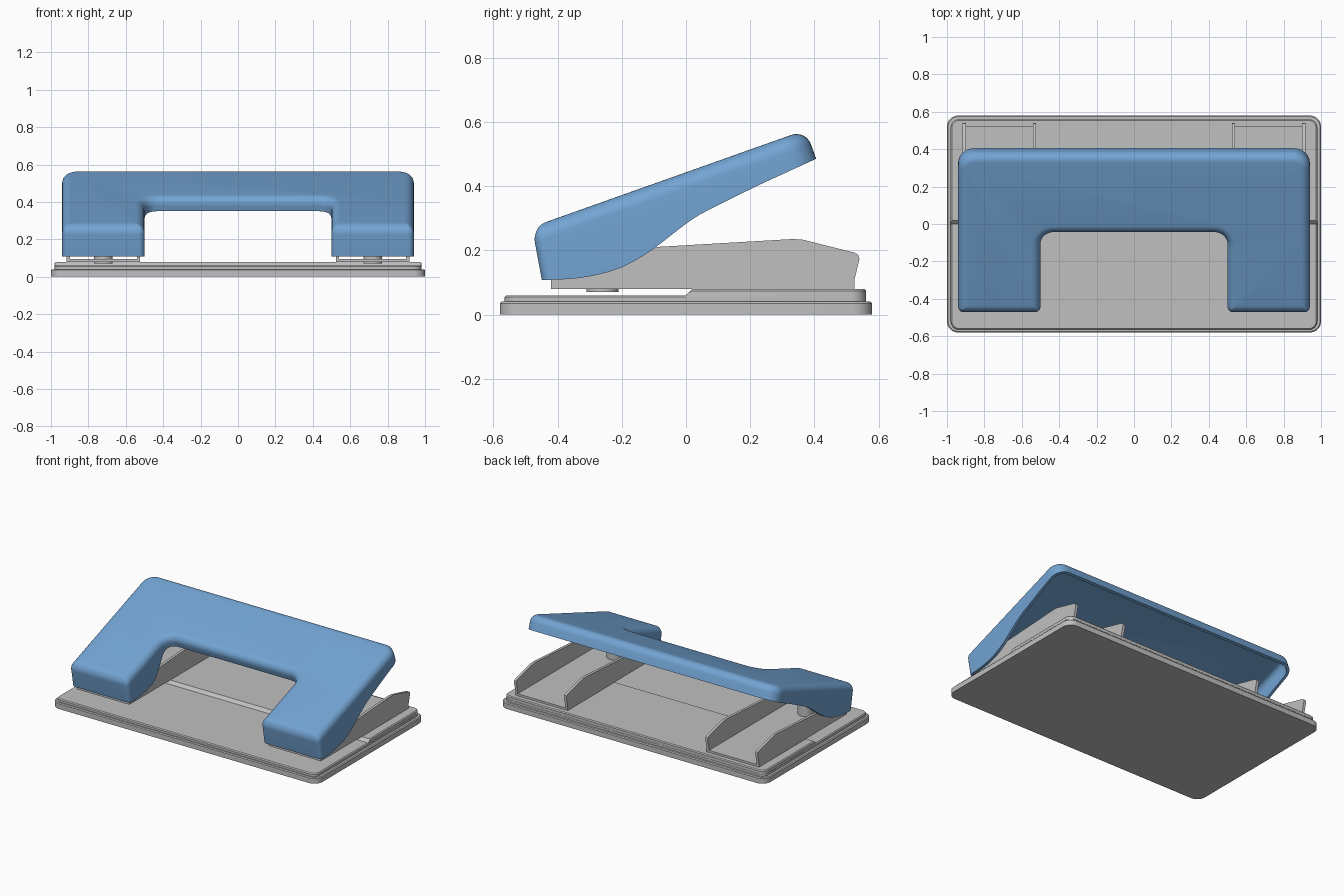
import bpy, bmesh, math

if "Cube" in bpy.data.objects:
    bpy.data.objects.remove(bpy.data.objects["Cube"])


def material(name, rgb):
    m = bpy.data.materials.new(name)
    m.diffuse_color = (*rgb, 1)
    m.use_nodes = True
    m.node_tree.nodes["Principled BSDF"].inputs["Base Color"].default_value = m.diffuse_color
    return m


GREY = material("light grey metal", (0.53, 0.53, 0.53))
BLUE = material("blue plastic", (0.17, 0.37, 0.65))


def finish(bm, name, mat, angle=35):
    bmesh.ops.recalc_face_normals(bm, faces=bm.faces)
    me = bpy.data.meshes.new(name)
    bm.to_mesh(me)
    bm.free()
    me.materials.append(mat)
    ob = bpy.data.objects.new(name, me)
    bpy.context.collection.objects.link(ob)
    bpy.ops.object.select_all(action='DESELECT')
    ob.select_set(True)
    bpy.context.view_layer.objects.active = ob
    bpy.ops.object.shade_smooth_by_angle(angle=math.radians(angle))
    return ob


def outline(corners, inset, cseg=8, eseg=1):
    """Counter-clockwise right-angled outline, inset and with filleted corners (x, y, radius)."""
    n, arcs = len(corners), []
    for i, (x, y, r) in enumerate(corners):
        px, py, _ = corners[i - 1]
        qx, qy, _ = corners[(i + 1) % n]
        a, b = math.hypot(x - px, y - py), math.hypot(qx - x, qy - y)
        ax, ay, bx, by = (x - px) / a, (y - py) / a, (qx - x) / b, (qy - y) / b
        turn = ax * by - ay * bx
        r = max(r - inset * turn, 0.004)
        x += inset * (-ay - by)
        y += inset * (ax + bx)
        cx, cy = x + r * (bx - ax), y + r * (by - ay)
        arcs.append([(cx + r * (ax * math.sin(t) - bx * math.cos(t)),
                      cy + r * (ay * math.sin(t) - by * math.cos(t)))
                     for t in (math.pi / 2 * k / cseg for k in range(cseg + 1))])
    pts = []
    for i, arc in enumerate(arcs):
        pts += arc
        (x0, y0), (x1, y1) = arc[-1], arcs[(i + 1) % n][0]
        pts += [(x0 + (x1 - x0) * k / eseg, y0 + (y1 - y0) * k / eseg) for k in range(1, eseg)]
    return pts


def skin(loops):
    """Join equal-length point loops with quads and cap both ends."""
    bm = bmesh.new()
    rings = [[bm.verts.new(p) for p in lp] for lp in loops]
    for a, b in zip(rings, rings[1:]):
        for i in range(len(a)):
            j = (i + 1) % len(a)
            bm.faces.new((a[i], a[j], b[j], b[i]))
    bm.faces.new(rings[0])
    bm.faces.new(rings[-1])
    return bm


def slab(name, hx, layers, y1, rf, rb):
    """Rounded plate; layers are (z, inset, front y)."""
    loops = []
    for z, o, y0 in layers:
        c = [(-hx, y0, rf), (hx, y0, rf), (hx, y1, rb), (-hx, y1, rb)]
        loops.append([(x, y, z) for x, y in outline(c, o)])
    return finish(skin(loops), name, GREY)


# Base: foot tray, front plate, raised rear plate with a sloped step
slab("base_tray", 1.0, [(0, 0, -.58), (.035, 0, -.58), (.04, .006, -.58)], .58, .06, .06)
slab("base_plate", .98, [(.035, 0, -.565), (.054, 0, -.565), (.06, .006, -.565)], .56, .045, .045)
slab("rear_plate", .98, [(.055, 0, -.004), (.074, 0, .014), (.08, .006, .014)], .56, .004, .045)


def prism(name, profile, x0, x1):
    return finish(skin([[(x, y, z) for y, z in profile] for x in (x0, x1)]), name, GREY)


# Brackets: two upright cheeks, a floor and a punch pin on each side
cheek = [(-.42, .08), (.525, .08), (.525, .11), (.54, .172), (.537, .185), (.525, .193),
         (.36, .234), (.33, .235), (-.1, .21), (-.42, .185)]
floor = [(-.42, .08), (.525, .08), (.525, .094), (-.42, .094)]
for side, s in (("left", -1), ("right", 1)):
    prism(side + "_outer_cheek", cheek, s * .917, s * .899)
    prism(side + "_inner_cheek", cheek, s * .541, s * .523)
    prism(side + "_bracket_floor", floor, s * .90, s * .54)
    ring = [(math.cos(k * math.pi / 16), math.sin(k * math.pi / 16)) for k in range(32)]
    finish(skin([[(s * .72 + .05 * c, -.26 + .05 * d, z) for c, d in ring] for z in (.07, .25)]),
           side + "_punch_pin", GREY)

# Handle: U-shaped hollow shell, built in a frame tilted along its top plane
TILT = math.radians(19.55)
C, S, Z0 = math.cos(TILT), math.sin(TILT), .443
RIM = [(-.45, .115), (-.38, .117), (-.30, .122), (-.25, .131), (-.2, .146), (-.15, .171),
       (-.1, .205), (-.05, .244), (0, .283), (.05, .316), (.22, .40), (.405, .485)]
RIM = [(C * y + S * (z - Z0), S * y - C * (z - Z0)) for y, z in RIM]
NOTCH_U, NOTCH_D = -.06, .077
SHAPE = [(-.94, -.512, .03), (-.5, -.512, .03), (-.5, NOTCH_U, .07), (.5, NOTCH_U, .07),
         (.5, -.512, .03), (.94, -.512, .03), (.94, .396, .085), (-.94, .396, .085)]


def rim_depth(x, u):
    u = min(max(u, RIM[0][0]), RIM[-1][0])
    for (u0, d0), (u1, d1) in zip(RIM, RIM[1:]):
        if u <= u1:
            d = d0 + (d1 - d0) * (u - u0) / (u1 - u0)
            break
    if abs(x) < .55 and u < .1:      # the lower edge rises along the notch
        t = min(max((u + .28) / (NOTCH_U + .28), 0), 1)
        t = t * t * (3 - 2 * t)
        d += (NOTCH_D - d) * t
    return d


def handle_loop(inset, depth=None):
    loop = []
    for (x, u), (ox, ou) in zip(outline(SHAPE, inset, 8, 20), outline(SHAPE, 0, 8, 20)):
        d = rim_depth(ox, ou) if depth is None else depth
        lean = .16 * max(0, d - .02) * min(max((-.2 - u) / .25, 0), 1)
        u -= lean
        loop.append((x, C * u + S * d, Z0 + S * u - C * d))
    return loop


R, WALL, STEPS = .048, .018, 8
arc = [math.pi / 2 * k / STEPS for k in range(STEPS + 1)]
outer = [handle_loop(0)] + [handle_loop(R * (1 - math.cos(t)), R * (1 - math.sin(t))) for t in arc]
r = R - WALL
inner = [handle_loop(WALL + r * (1 - math.cos(t)), WALL + r * (1 - math.sin(t)))
         for t in reversed(arc)] + [handle_loop(WALL)]
finish(skin(inner + outer), "handle", BLUE, 40)
